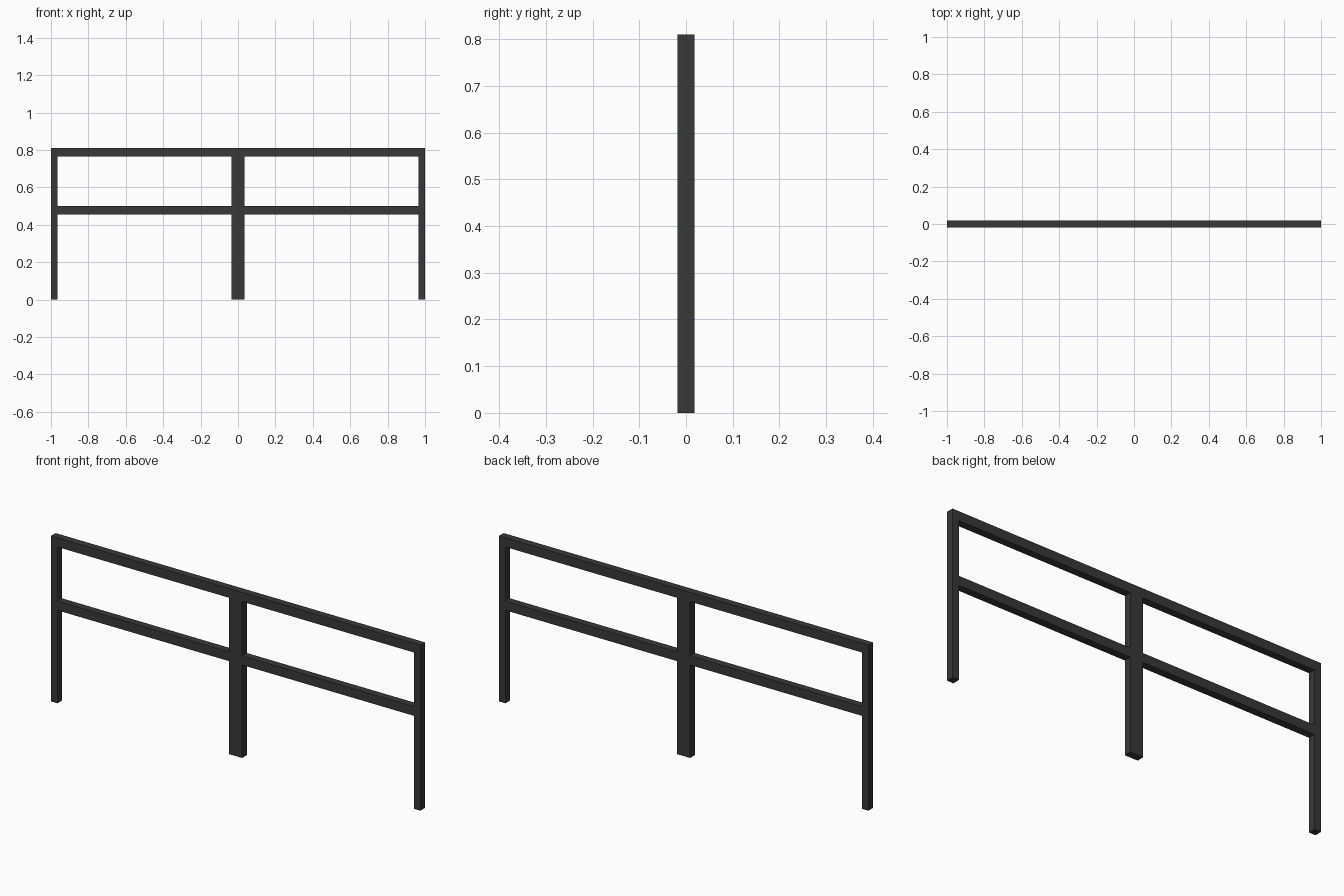
import bpy

cube = bpy.data.objects.get("Cube")
if cube:
    bpy.data.objects.remove(cube, do_unlink=True)

# Dark painted metal
metal = bpy.data.materials.new("dark_grey_metal")
metal.use_nodes = True
colour = (0.04, 0.04, 0.04, 1)
metal.diffuse_color = colour
bsdf = next(n for n in metal.node_tree.nodes if n.type == "BSDF_PRINCIPLED")
bsdf.inputs["Base Color"].default_value = colour

DEPTH = 0.036
HEIGHT = 0.81
RAIL = 0.045      # rail height
END = 0.035       # end post width
MIDDLE = 0.07     # middle post width
MID_RAIL_Z = 0.455


def bar(name, x0, x1, z0, z1):
    """Square-edged bar spanning the given x and z ranges."""
    bpy.ops.mesh.primitive_cube_add(size=1, location=((x0 + x1) / 2, 0, (z0 + z1) / 2))
    obj = bpy.context.object
    obj.name = name
    obj.scale = (x1 - x0, DEPTH, z1 - z0)
    bpy.ops.object.transform_apply(location=False, rotation=False, scale=True)
    obj.data.materials.append(metal)
    return obj


# Top rail rests on the posts
under_rail = HEIGHT - RAIL
bar("top_rail", -1, 1, under_rail, HEIGHT)
bar("middle_post", -MIDDLE / 2, MIDDLE / 2, 0, under_rail)

# End posts and the flush mid rails between the posts
for side, s in (("left", 1), ("right", -1)):
    bar(side + "_end_post", *sorted((s, s * (1 - END))), 0, under_rail)
    bar(side + "_mid_rail", *sorted((s * MIDDLE / 2, s * (1 - END))),
        MID_RAIL_Z, MID_RAIL_Z + RAIL)
